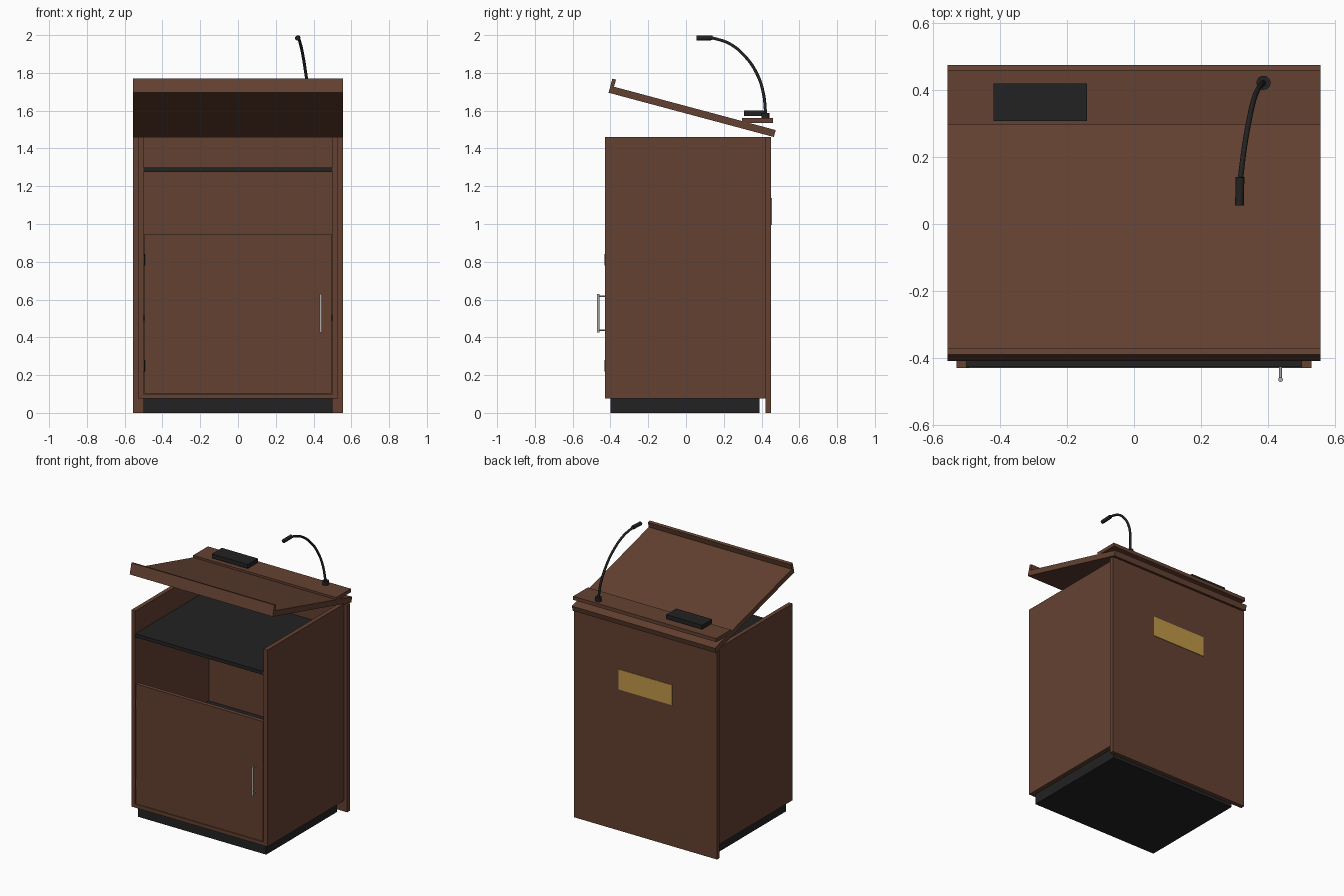
import bpy
from math import radians, sin, cos
from mathutils import Vector

if "Cube" in bpy.data.objects:
    bpy.data.objects.remove(bpy.data.objects["Cube"])


def material(name, rgb):
    m = bpy.data.materials.new(name)
    m.use_nodes = True
    m.diffuse_color = (*rgb, 1)
    m.node_tree.nodes["Principled BSDF"].inputs["Base Color"].default_value = (*rgb, 1)
    return m


wood = material("brown wood", (0.127, 0.053, 0.031))
black = material("matte black", (0.016, 0.016, 0.016))
steel = material("brushed steel", (0.42, 0.42, 0.41))
brass = material("brass", (0.52, 0.31, 0.065))


def box(name, mat, x, y, z):
    """Box from (min, max) spans on each axis."""
    spans = (x, y, z)
    bpy.ops.mesh.primitive_cube_add(size=1, location=[(a + b) / 2 for a, b in spans])
    ob = bpy.context.object
    ob.name = name
    ob.scale = [b - a for a, b in spans]
    bpy.ops.object.transform_apply(location=False, rotation=False, scale=True)
    ob.data.materials.append(mat)
    return ob


def rod(name, mat, start, end, radius, sides=20):
    a, b = Vector(start), Vector(end)
    bpy.ops.mesh.primitive_cylinder_add(vertices=sides, radius=radius,
                                        depth=(b - a).length, location=(a + b) / 2)
    ob = bpy.context.object
    ob.name = name
    ob.rotation_euler = (b - a).to_track_quat("Z", "Y").to_euler()
    ob.data.materials.append(mat)
    bpy.ops.object.shade_smooth_by_angle()
    return ob


# Cabinet carcass
INNER, OUTER, WIDE, TOP = 0.5, 0.53, 0.557, 1.46
box("plinth", black, (-INNER, INNER), (-0.40, 0.39), (0, 0.075))
box("left_side", wood, (INNER, OUTER), (-0.43, 0.42), (0.075, TOP))
box("right_side", wood, (-OUTER, -INNER), (-0.43, 0.42), (0.075, TOP))
box("back_panel", wood, (-WIDE, WIDE), (0.42, 0.45), (0, TOP))
box("inner_back", wood, (-INNER, INNER), (0.39, 0.42), (0.075, TOP))
box("cabinet_floor", wood, (-INNER, INNER), (-0.43, 0.39), (0.075, 0.1))
for name, z in (("upper_shelf", 1.275), ("inner_shelf", 0.49)):
    box(name, black, (-INNER, INNER), (-0.428 if z > 1 else -0.38, 0.39), (z, z + 0.025))
box("name_plate", brass, (-0.21, 0.21), (0.45, 0.454), (0.995, 1.137))

# Door with hinges and handle
box("door", wood, (-0.496, 0.496), (-0.428, -0.40), (0.103, 0.947))
for name, z in (("lower_hinge", 0.25), ("upper_hinge", 0.81)):
    rod(name, black, (-0.498, -0.426, z - 0.03), (-0.498, -0.426, z + 0.03), 0.005, 12)
rod("handle_bar", steel, (0.438, -0.465, 0.425), (0.438, -0.465, 0.63), 0.007)
for name, z in (("lower_handle_post", 0.438), ("upper_handle_post", 0.617)):
    rod(name, steel, (0.438, -0.427, z), (0.438, -0.465, z), 0.004, 12)

# Sloped reading top and paper lip, placed from its lower front edge
tilt = radians(-15)


def sloped(name, y, z):
    ob = box(name, wood, (-WIDE, WIDE), y, z)
    for v in ob.data.vertices:
        v.co += ob.location
    ob.location = (0, -0.41, 1.695)
    ob.rotation_euler.x = tilt
    return ob


sloped("reading_top", (0, 0.906), (0, 0.038))
sloped("paper_lip", (0, 0.02), (0.038, 0.077))

# Level ledge with control unit
box("rear_ledge", wood, (-WIDE, WIDE), (0.297, 0.46), (1.535, 1.56))
box("control_unit", black, (-0.42, -0.14), (0.308, 0.42), (1.573, 1.602))

# Gooseneck microphone
rod("microphone_base", black, (0.387, 0.422, 1.56), (0.387, 0.422, 1.587), 0.021)
path = [(0.387, 0.422, 1.58), (0.375, 0.41, 1.69), (0.36, 0.378, 1.79),
        (0.345, 0.315, 1.885), (0.33, 0.23, 1.955), (0.318, 0.135, 1.987)]
curve = bpy.data.curves.new("microphone_neck", "CURVE")
curve.dimensions = "3D"
curve.bevel_depth = 0.008
curve.bevel_resolution = 3
curve.use_fill_caps = True
spline = curve.splines.new("BEZIER")
spline.bezier_points.add(len(path) - 1)
for p, co in zip(spline.bezier_points, path):
    p.co = co
    p.handle_left_type = p.handle_right_type = "AUTO"
curve.materials.append(black)
neck = bpy.data.objects.new("microphone_neck", curve)
bpy.context.collection.objects.link(neck)
rod("microphone_head", black, (0.317, 0.14, 1.986), (0.315, 0.055, 1.984), 0.013)
